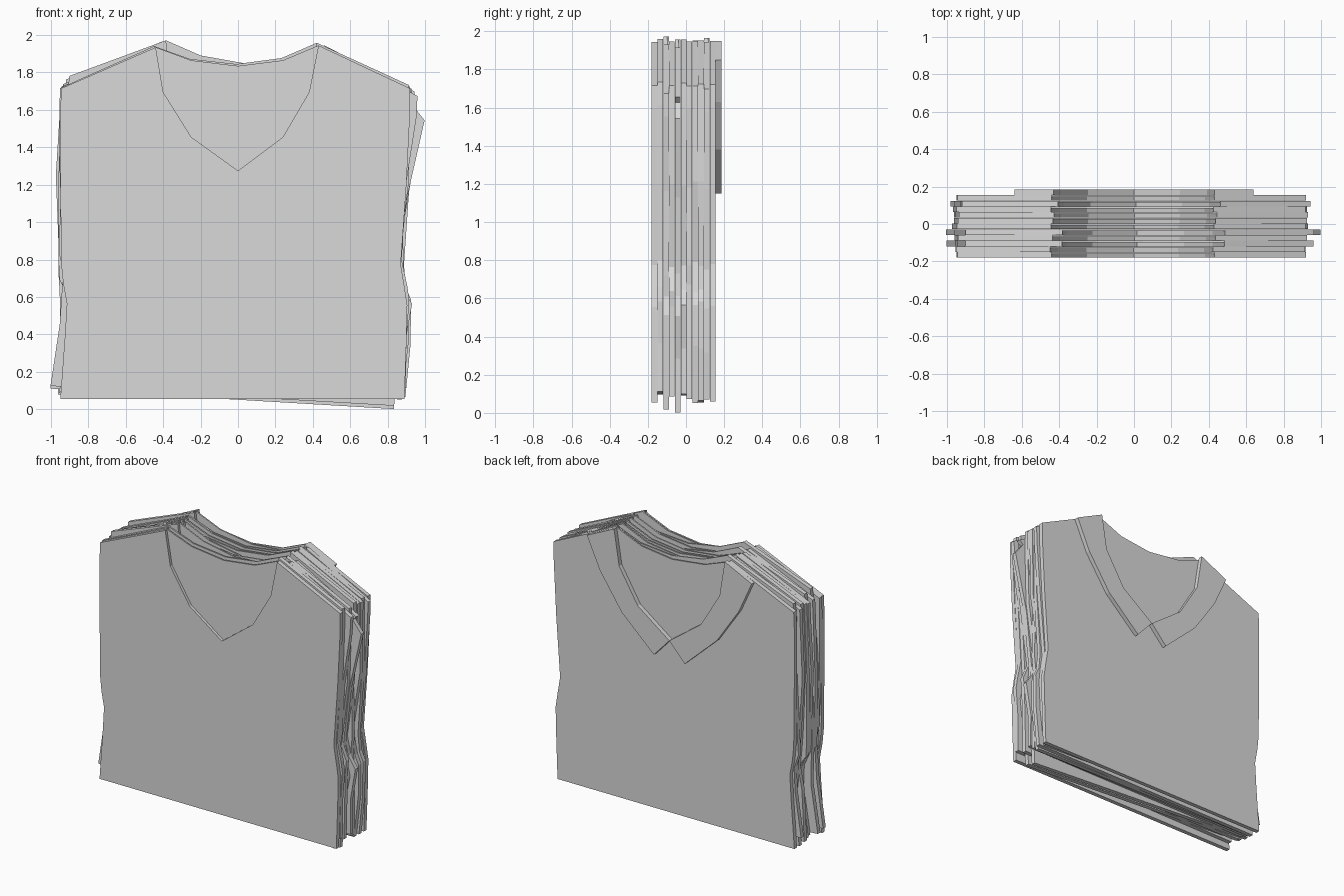
import bpy, bmesh, math, random

random.seed(4)
if "Cube" in bpy.data.objects:
    bpy.data.objects.remove(bpy.data.objects["Cube"], do_unlink=True)

# Single cloth colour
cloth = bpy.data.materials.new("grey_cloth")
cloth.use_nodes = True
GREY = (0.7, 0.7, 0.7, 1)
cloth.diffuse_color = GREY
cloth.node_tree.nodes["Principled BSDF"].inputs["Base Color"].default_value = GREY

# Shared outlines, as (x, z); the hem runs between the two side edges
LEFT_EDGE = [(0.89, 0.06), (0.90, 0.35), (0.905, 0.56), (0.89, 0.66), (0.87, 0.78),
             (0.90, 1.2), (0.92, 1.6)]
SHOULDER = [(0.92, 1.72), (0.43, 1.95)]
NECK = [(0.24, 1.87), (0.0, 1.84), (-0.25, 1.87)]
V_NECK = [(0.38, 1.7), (0.24, 1.46), (0, 1.28), (-0.25, 1.46), (-0.4, 1.7)]
OTHER_SHOULDER = [(-0.44, 1.94), (-0.945, 1.72)]
RIGHT_EDGE = [(-0.95, 1.6), (-0.95, 1.25), (-0.945, 0.78), (-0.935, 0.68), (-0.915, 0.57),
              (-0.925, 0.4), (-0.95, 0.06)]


def slab(name, outline, y, depth):
    """Extrude an (x, z) outline from y backwards by depth."""
    bm = bmesh.new()
    face = bm.faces.new([bm.verts.new((x, y, z)) for x, z in outline])
    new = bmesh.ops.extrude_face_region(bm, geom=[face])["geom"]
    bmesh.ops.translate(bm, vec=(0, depth, 0),
                        verts=[v for v in new if isinstance(v, bmesh.types.BMVert)])
    bmesh.ops.recalc_face_normals(bm, faces=bm.faces)
    mesh = bpy.data.meshes.new(name)
    bm.to_mesh(mesh)
    bm.free()
    mesh.materials.append(cloth)
    bpy.context.collection.objects.link(bpy.data.objects.new(name, mesh))


def wobble(points, amount):
    """Make the middle points of a side edge uneven."""
    inner = [(x + random.uniform(-amount, amount), z + random.uniform(-amount, amount))
             for x, z in points[1:-1]]
    return [points[0]] + inner + [points[-1]]


def turn(points, degrees, lift):
    """Rotate clockwise about the middle of the shirt and raise."""
    c, s = math.cos(math.radians(degrees)), math.sin(math.radians(degrees))
    return [(x * c + (z - 1) * s, 1 + (z - 1) * c - x * s + lift) for x, z in points]


# Stacked shirts, front to back: clockwise turn, lift, raised hem, unevenness
LAYERS = [(0, -0.005, 0, 0), (-0.5, 0.005, 0.04, 0.015), (3.3, 0.008, 0, 0.02),
          (0.3, 0, 0.03, 0.02), (3.4, -0.008, 0, 0.015), (-0.2, 0.005, 0.03, 0.025),
          (0.4, 0, 0.02, 0.025), (0.8, 0.005, 0, 0.025), (-0.3, 0, 0, 0.02),
          (2, 0.01, 0.03, 0.015), (0, 0, 0, 0)]
PITCH, V_DEPTH, SHEET = 0.0305, 0.02, 0.0095
for i, (angle, lift, hem, uneven) in enumerate(LAYERS):
    left = wobble(LEFT_EDGE, uneven)
    right = wobble(RIGHT_EDGE, uneven)
    left[0] = (left[0][0], left[0][1] + hem)
    right[-1] = (right[-1][0], right[-1][1] + hem)
    if i == 4:      # drooping sleeve corner
        left[-1:] = [(0.963, 1.61), (0.893, 1.69)]
    y = -0.18 + i * PITCH
    # V-neck front laid on a higher-necked back sheet
    for part, neck, start, depth in (("front", V_NECK, y, V_DEPTH), ("back", NECK, y + V_DEPTH, SHEET)):
        outline = left + SHOULDER + neck + OTHER_SHOULDER + right
        slab(f"shirt_{i + 1}_{part}", turn(outline, angle, lift), start, depth)

# Two raised collar bands that meet in a V with notched ends
BAND = [(0.43, 1.95), (0.39, 1.7), (0.245, 1.46), (0, 1.28),
        (0.12, 1.15), (0.37, 1.38), (0.54, 1.63), (0.64, 1.85)]
for label, sign in (("left", 1), ("right", -1)):
    slab(f"{label}_collar_band", [(sign * x, z) for x, z in BAND], 0.1545, 0.0305)
